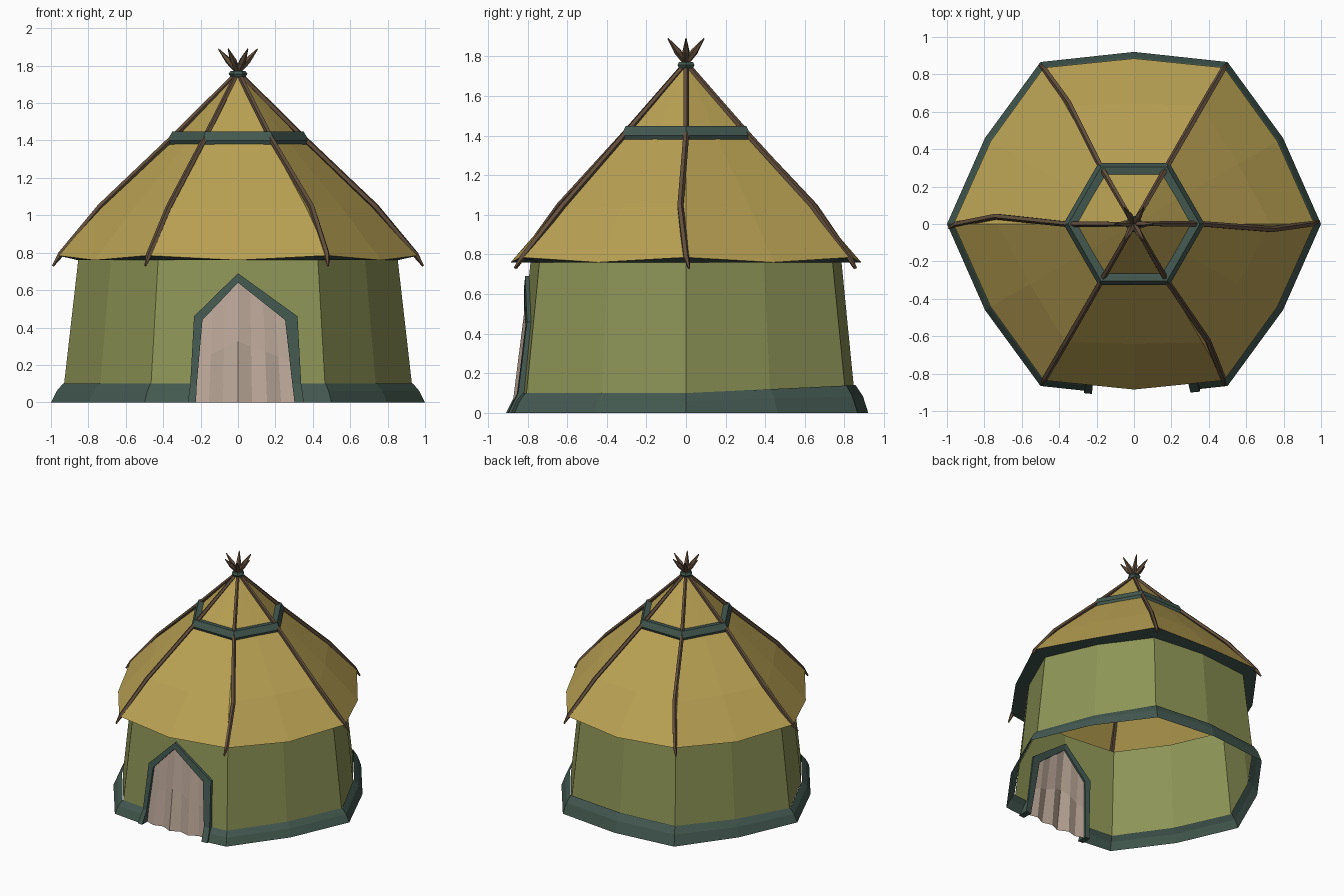
import bpy, bmesh
from math import sin, cos, radians
from mathutils import Vector

if "Cube" in bpy.data.objects:
    bpy.data.objects.remove(bpy.data.objects["Cube"])


def material(name, r, g, b):
    m = bpy.data.materials.new(name)
    m.diffuse_color = [(c / 255) ** 2.2 for c in (r, g, b)] + [1]
    m.use_nodes = True
    m.node_tree.nodes["Principled BSDF"].inputs["Base Color"].default_value = m.diffuse_color
    return m


THATCH = material("straw_yellow", 184, 160, 84)
GREEN = material("olive_green", 140, 147, 87)
TRIM = material("dark_teal", 69, 89, 81)
WOOD = material("brown_wood", 98, 79, 62)
CLOTH = material("pale_cloth", 186, 166, 151)


def add(name, verts, faces, mat, solid=False):
    me = bpy.data.meshes.new(name)
    me.from_pydata([tuple(v) for v in verts], [], faces)
    if solid:
        bm = bmesh.new()
        bm.from_mesh(me)
        bmesh.ops.recalc_face_normals(bm, faces=bm.faces)
        bm.to_mesh(me)
        bm.free()
    me.materials.append(mat)
    ob = bpy.data.objects.new(name, me)
    bpy.context.collection.objects.link(ob)
    return ob


def loft(name, rows, mat, closed=True, loop=False, caps=False):
    """Skin equal-length rows of points with quads."""
    n, m = len(rows[0]), len(rows)
    faces = []
    for j in range(m if loop else m - 1):
        k = (j + 1) % m
        for i in range(n if closed else n - 1):
            h = (i + 1) % n
            faces.append((j * n + i, j * n + h, k * n + h, k * n + i))
    if caps:
        faces += [tuple(range(n)), tuple(range((m - 1) * n, m * n))]
    return add(name, [p for r in rows for p in r], faces, mat, caps or loop)


def ring(rc, rm, zc, zm=None):
    """Twelve points: six corners (rc) alternating with mid-sides (rm)."""
    zm = zc if zm is None else zm
    return [Vector(((rm if i % 2 else rc) * cos(radians(30 * i)),
                    (rm if i % 2 else rc) * sin(radians(30 * i)),
                    zm if i % 2 else zc)) for i in range(12)]


def wall_radii(z):
    return 0.941 - 0.114 * z, 0.86 - 0.0985 * z


def wall_y(x, z):
    """Depth of the front wall surface."""
    rc, rm = wall_radii(z)
    return -(rm + (rc * 0.866 - rm) * abs(x) / (rc * 0.5))


def on_wall(x, z, out=0.0):
    return Vector((x, wall_y(x, z) - out, z))


# Walls, with the doorway cut out of the two front panels
ZB, ZT = 0.09, 0.76
low, top = ring(*wall_radii(ZB), ZB), ring(*wall_radii(ZT), ZT)
verts = low + top
faces = [(i, (i + 1) % 12, (i + 1) % 12 + 12, i + 12)
         for i in range(12) if i not in (8, 9)]
verts += [on_wall(-0.245, ZB), on_wall(-0.21, 0.45), on_wall(0, 0.66),
          on_wall(0.285, 0.45), on_wall(0.325, ZB)]
faces += [(8, 24, 25, 26, 21, 20), (28, 10, 22, 21, 26, 27)]
add("walls", verts, faces, GREEN)

# Flared skirt, open at the door
rows = []
for rc, rm, z in ((1.0, 0.92, 0), (0.97, 0.893, 0.06), (0.936, 0.856, 0.1)):
    r = ring(rc, rm, z)
    start = r[9].lerp(r[10], 0.335 / r[10].x)
    end = r[9].lerp(r[8], 0.25 / -r[8].x)
    row = [start, r[10], r[11]] + r[:9] + [end]
    for p in row:
        p.z *= 1 + 0.4 * max(0, p.y / 0.85)
    rows.append(row)
loft("skirt", rows, TRIM, closed=False)

# Roof and dark eave underside
eave = ring(0.965, 0.885, 0.785, 0.76)
loft("roof", [eave, ring(0.73, 0.642, 1.04), ring(0.35, 0.306, 1.395),
              ring(0.008, 0.007, 1.755)], THATCH)
loft("eave_lining", [top, eave], TRIM)


# Six-sided bands: roof collar and top binding
def band(name, profile):
    loft(name, [[(r * cos(radians(60 * i)), r * sin(radians(60 * i)), z)
                 for i in range(6)] for r, z in profile], TRIM, loop=True)


band("roof_collar", [(0.352, 1.447), (0.378, 1.40), (0.362, 1.37),
                     (0.30, 1.375), (0.305, 1.443)])
band("top_binding", [(0.04, 1.772), (0.05, 1.756), (0.04, 1.74),
                     (0.01, 1.74), (0.01, 1.772)])

# Roof poles, slightly crooked, crossing at the peak
PATH = [(0.99, 0.73, 0.006), (0.95, 0.79, 0.017), (0.738, 1.045, 0.017),
        (0.36, 1.405, 0.016), (0.015, 1.75, 0.014), (-0.05, 1.825, 0.018),
        (-0.105, 1.89, 0.003)]
for k, bend in enumerate((-0.04, 0, -0.03, -0.055, 0, 0.04)):
    pts = []
    for j, (r, z, rad) in enumerate(PATH):
        a = radians(60 * k) + (bend if j == 2 else -bend * 0.4 if j == 0 else 0)
        pts.append(Vector((r * cos(a), r * sin(a), z)))
    rows = []
    for j, p in enumerate(pts):
        d = (pts[min(j + 1, 6)] - pts[max(j - 1, 0)]).normalized()
        side = d.cross(Vector((0, 0, 1))).normalized()
        up = side.cross(d)
        rows.append([p + PATH[j][2] * (side * cos(radians(72 * i)) + up * sin(radians(72 * i)))
                     for i in range(5)])
    loft(f"roof_pole_{k + 1}", rows, WOOD, caps=True)

# Door frame
OUTER = [(-0.268, 0), (-0.255, 0.1), (-0.235, 0.46), (0, 0.69),
         (0.318, 0.46), (0.338, 0.1), (0.352, 0)]
INNER = [(-0.225, 0), (-0.22, 0.1), (-0.19, 0.44), (0, 0.64),
         (0.252, 0.44), (0.29, 0.1), (0.302, 0)]
rows = []
for o, i in zip(OUTER, INNER):
    out = 0.07 if o[1] == 0 else 0.03 if o[1] == 0.1 else 0.02
    rows.append([on_wall(*o, out), on_wall(*o, -0.012),
                 on_wall(*i, -0.012), on_wall(*i, out)])
loft("door_frame", rows, TRIM, caps=True)

# Door curtain with soft folds
cols = [(0, 0), (0.14, 0.016), (0.28, -0.012), (0.43, 0.018),
        (0.57, -0.01), (0.72, 0.018), (0.86, -0.012), (1, 0.01)]
rows = []
for s in (0, 0.5, 1):
    row = []
    for t, fold in cols:
        xt = -0.2 + 0.465 * t
        zt = 0.65 + 0.2 * xt / 0.2 if xt < 0 else 0.65 - 0.21 * xt / 0.265
        xb = -0.23 + 0.535 * t
        row.append(on_wall(xb + (xt - xb) * s, zt * s, fold * (1 - s) + 0.003))
    rows.append(row)
loft("door_curtain", rows, CLOTH, closed=False)
